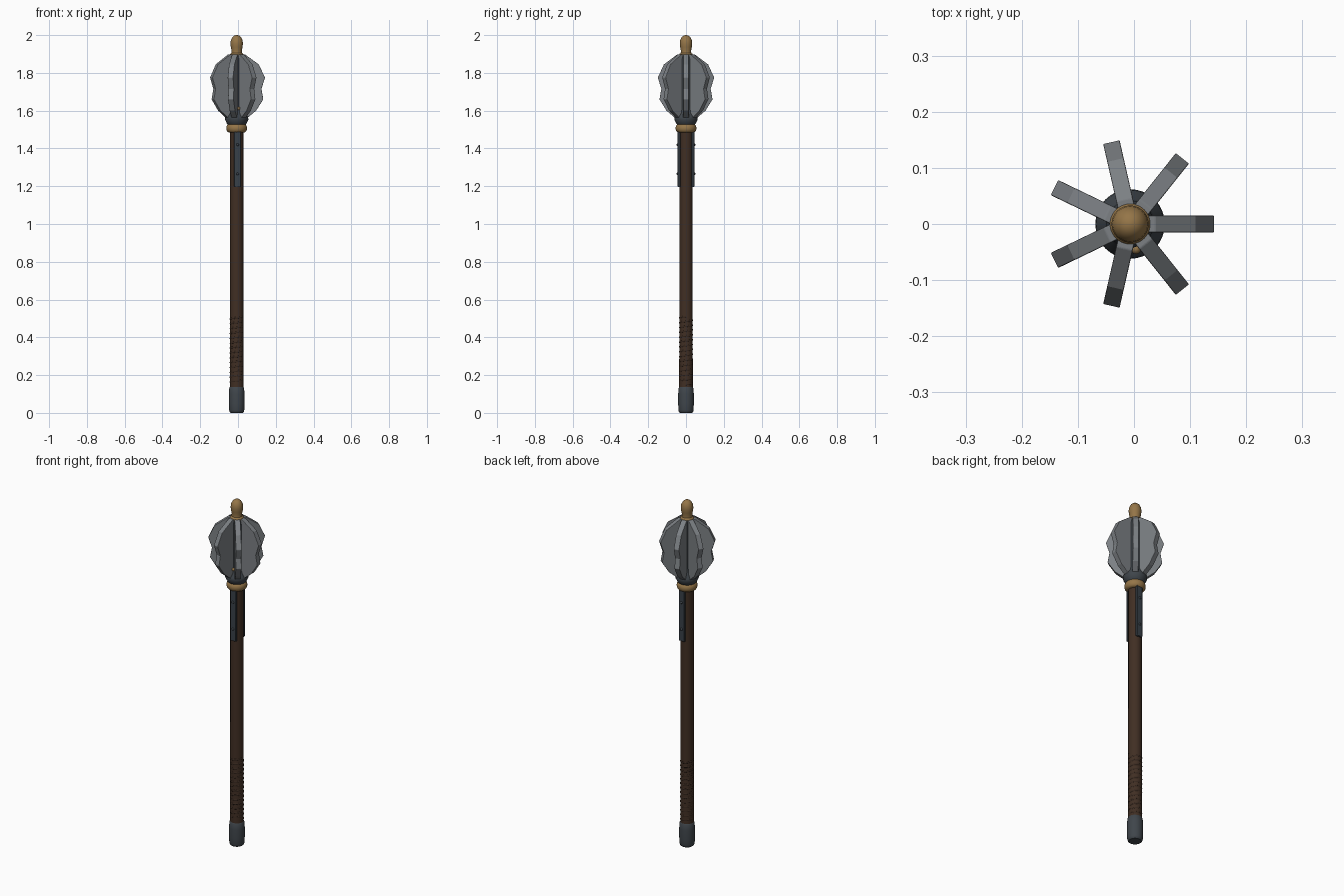
import bpy, bmesh, math
from mathutils import Matrix

if "Cube" in bpy.data.objects:
    bpy.data.objects.remove(bpy.data.objects["Cube"])

AX = -0.007  # shaft axis, offset because seven flanges are not symmetric in x

def mat(name, c):
    m = bpy.data.materials.new(name)
    m.diffuse_color = (*c, 1)
    m.use_nodes = True
    m.node_tree.nodes["Principled BSDF"].inputs["Base Color"].default_value = m.diffuse_color
    return m

STEEL = mat("flange steel", (0.20, 0.215, 0.23))
IRON = mat("dark iron", (0.05, 0.06, 0.07))
LANGET = mat("blued iron", (0.04, 0.052, 0.065))
BRASS = mat("brass", (0.30, 0.18, 0.065))
WOOD = mat("dark wood", (0.052, 0.028, 0.017))
LEATHER = mat("dark leather", (0.04, 0.022, 0.014))

def finish(bm, name, m, smooth=True, bevel=0):
    bmesh.ops.recalc_face_normals(bm, faces=bm.faces[:])
    me = bpy.data.meshes.new(name)
    bm.to_mesh(me)
    bm.free()
    ob = bpy.data.objects.new(name, me)
    bpy.context.collection.objects.link(ob)
    me.materials.append(m)
    if bevel:
        b = ob.modifiers.new("bevel", 'BEVEL')
        b.width, b.segments, b.limit_method = bevel, 2, 'ANGLE'
    if smooth:
        bpy.ops.object.select_all(action='DESELECT')
        ob.select_set(True)
        bpy.context.view_layer.objects.active = ob
        bpy.ops.object.shade_smooth_by_angle(angle=math.radians(35))
    return ob

def lathe(name, prof, m, n=32):
    bm = bmesh.new()
    rings = [[bm.verts.new((AX + r * math.cos(2 * math.pi * i / n),
                            r * math.sin(2 * math.pi * i / n), z)) for i in range(n)]
             for r, z in prof]
    for a, b in zip(rings, rings[1:]):
        for i in range(n):
            j = (i + 1) % n
            bm.faces.new((a[i], a[j], b[j], b[i]))
    bm.faces.new(rings[0])
    bm.faces.new(rings[-1])
    return finish(bm, name, m)

# shaft and pommel cap
lathe("shaft", [(0.036, 0.1), (0.035, 0.8), (0.035, 1.5)], WOOD)
lathe("pommel_cap", [(0.032, 0), (0.037, 0.004), (0.040, 0.014), (0.0415, 0.05),
                     (0.0415, 0.10), (0.039, 0.132), (0.036, 0.137)], IRON)

# spiral leather grip: tube following a helix, mostly sunk in the shaft
cu = bpy.data.curves.new("grip_wrap", 'CURVE')
cu.dimensions = '3D'
cu.bevel_depth, cu.bevel_resolution = 0.006, 2
sp = cu.splines.new('POLY')
turns, per = 14, 24
sp.points.add(turns * per)
for i, p in enumerate(sp.points):
    a = 2 * math.pi * i / per
    p.co = (AX + 0.0315 * math.cos(a), 0.0315 * math.sin(a), 0.15 + 0.36 * i / (turns * per), 1)
cu.materials.append(LEATHER)
bpy.context.collection.objects.link(bpy.data.objects.new("grip_wrap", cu))

# brass ring, iron collar and core, brass finial
lathe("neck_ring", [(0.034, 1.483)] +
      [(0.038 + 0.017 * math.cos(t), 1.507 + 0.023 * math.sin(t))
       for t in [math.radians(-90 + 18 * k) for k in range(11)]] + [(0.034, 1.531)], BRASS)
lathe("head_core", [(0.042, 1.52), (0.052, 1.532), (0.062, 1.553), (0.060, 1.568),
                    (0.045, 1.59), (0.042, 1.62), (0.042, 1.87), (0.036, 1.893)], IRON)
lathe("finial", [(0.036, 1.885), (0.037, 1.893), (0.035, 1.90), (0.028, 1.906),
                 (0.027, 1.918), (0.031, 1.937), (0.033, 1.955), (0.031, 1.973),
                 (0.023, 1.989), (0.012, 1.998), (0.002, 2.0)], BRASS)

# seven scalloped flanges
prof = [(0.03, 1.56), (0.055, 1.56), (0.103, 1.60), (0.141, 1.66), (0.131, 1.715),
        (0.150, 1.775), (0.117, 1.845), (0.045, 1.897), (0.03, 1.897)]
for k in range(7):
    bm = bmesh.new()
    f = bm.faces.new([bm.verts.new((r, -0.015, z)) for r, z in prof])
    ext = bmesh.ops.extrude_face_region(bm, geom=[f])
    bmesh.ops.translate(bm, vec=(0, 0.03, 0),
                        verts=[v for v in ext["geom"] if isinstance(v, bmesh.types.BMVert)])
    bm.transform(Matrix.Translation((AX, 0, 0)) @ Matrix.Rotation(2 * math.pi * k / 7, 4, 'Z'))
    finish(bm, f"flange_{k + 1}", STEEL, smooth=False, bevel=0.002)

# langets down the front and back with rivets
for s, side in ((-1, "front"), (1, "back")):
    bm = bmesh.new()
    bmesh.ops.create_cube(bm, size=1, matrix=Matrix.Translation((AX + 0.005, s * 0.037, 1.345))
                          @ Matrix.Diagonal((0.036, 0.014, 0.30, 1)))
    finish(bm, side + "_langet", LANGET, bevel=0.003)
    for z in (1.265, 1.42):
        bm = bmesh.new()
        bmesh.ops.create_uvsphere(bm, u_segments=12, v_segments=8, radius=0.007,
                                  matrix=Matrix.Translation((AX + 0.005, s * 0.0435, z)))
        finish(bm, side + "_rivet", IRON)

# small brass stud between two front flanges
a = math.radians(-77.1)
bm = bmesh.new()
bmesh.ops.create_uvsphere(bm, u_segments=12, v_segments=8, radius=0.009,
                          matrix=Matrix.Translation((AX + 0.046 * math.cos(a), 0.046 * math.sin(a), 1.612)))
finish(bm, "core_stud", BRASS)
